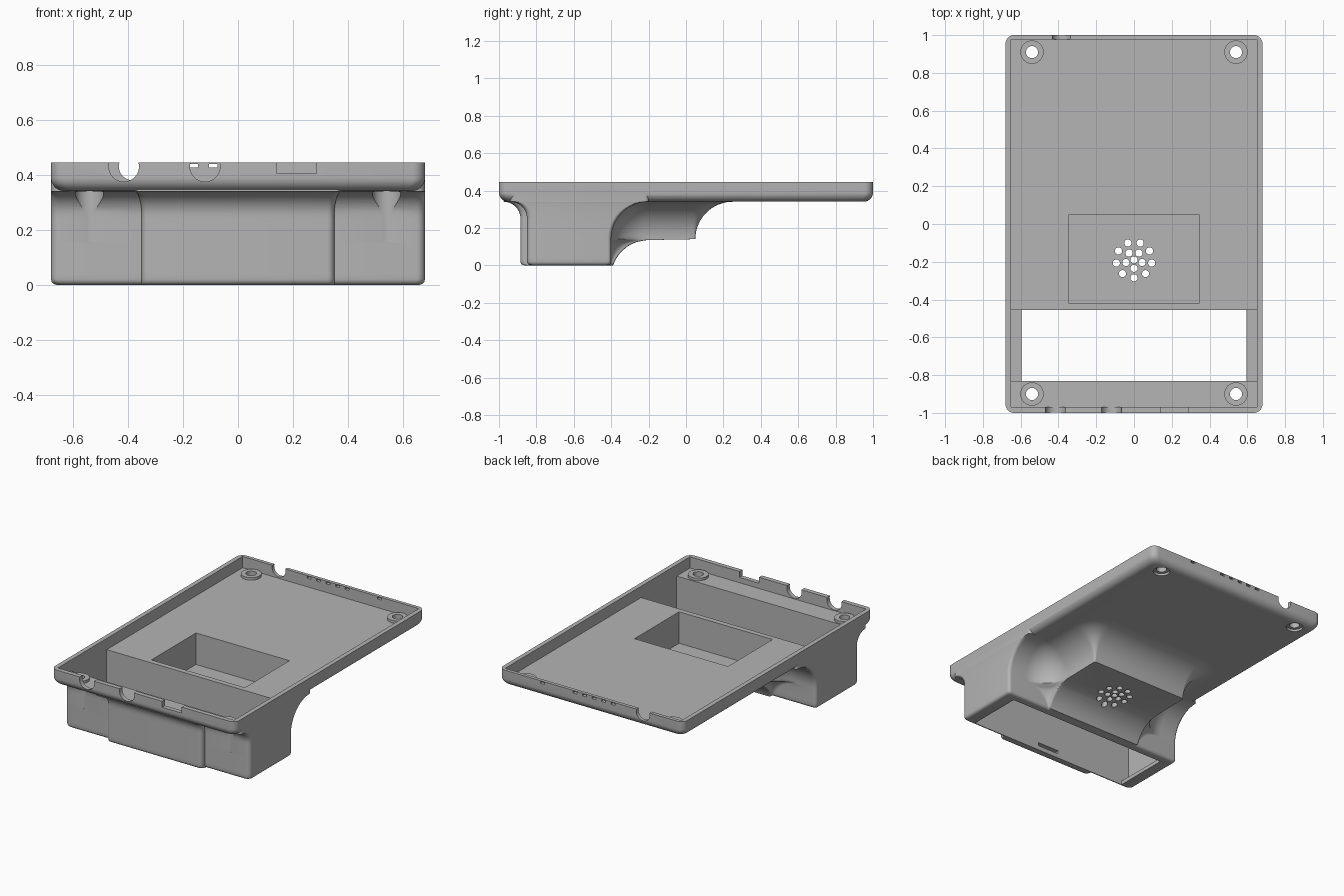
import bpy, bmesh, math
from mathutils import Matrix

if "Cube" in bpy.data.objects:
    bpy.data.objects.remove(bpy.data.objects["Cube"], do_unlink=True)

# Single plastic colour
grey = bpy.data.materials.new("grey plastic")
grey.use_nodes = True
colour = (0.46, 0.46, 0.46, 1)
grey.diffuse_color = colour
grey.node_tree.nodes["Principled BSDF"].inputs["Base Color"].default_value = colour


def make(name, bm):
    bmesh.ops.recalc_face_normals(bm, faces=bm.faces)
    mesh = bpy.data.meshes.new(name)
    bm.to_mesh(mesh)
    bm.free()
    mesh.materials.append(grey)
    obj = bpy.data.objects.new(name, mesh)
    bpy.context.collection.objects.link(obj)
    return obj


def arc(cx, cy, r, start, end, n=8):
    angles = [math.radians(start + (end - start) * i / n) for i in range(n + 1)]
    return [(cx + r * math.cos(a), cy + r * math.sin(a)) for a in angles]


def loft(name, rings):
    """Closed solid through (z, outline) rings of equal point count."""
    bm = bmesh.new()
    loops = [[bm.verts.new((x, y, z)) for x, y in pts] for z, pts in rings]
    for a, b in zip(loops, loops[1:]):
        for i in range(len(a)):
            j = (i + 1) % len(a)
            bm.faces.new((a[i], a[j], b[j], b[i]))
    bm.faces.new(loops[0])
    bm.faces.new(loops[-1])
    return make(name, bm)


def box(name, x0, x1, y0, y1, z0, z1):
    bm = bmesh.new()
    bmesh.ops.create_cube(bm, size=1)
    for v in bm.verts:
        v.co = ((x0 + x1) / 2 + v.co.x * (x1 - x0),
                (y0 + y1) / 2 + v.co.y * (y1 - y0),
                (z0 + z1) / 2 + v.co.z * (z1 - z0))
    return make(name, bm)


def cylinder(name, x, y, z, r, depth, along_y=False, sides=32):
    bm = bmesh.new()
    turn = Matrix.Rotation(math.pi / 2 if along_y else 0, 4, "X")
    bmesh.ops.create_cone(bm, cap_ends=True, segments=sides, radius1=r, radius2=r,
                          depth=depth, matrix=Matrix.Translation((x, y, z)) @ turn)
    return make(name, bm)


def combine(target, other, operation="DIFFERENCE"):
    mod = target.modifiers.new("combine", "BOOLEAN")
    mod.operation, mod.object, mod.solver = operation, other, "EXACT"
    bpy.context.view_layer.objects.active = target
    bpy.ops.object.modifier_apply(modifier=mod.name)
    bpy.data.objects.remove(other, do_unlink=True)


def smooth(obj):
    bpy.ops.object.select_all(action="DESELECT")
    obj.select_set(True)
    bpy.context.view_layer.objects.active = obj
    bpy.ops.object.shade_smooth_by_angle(angle=math.radians(32))


def mirrored(half):
    return half + [(-x, y) for x, y in reversed(half)]


# Shallow tray with a rounded lower edge
def tray_outline(inset):
    w, l, r = 0.68 - inset, 1 - inset, 0.045
    return mirrored(arc(w - r, l - r, r, 90, 0) + arc(w - r, r - l, r, 0, -90))


tray_rings = []
for i in range(9):
    t = math.radians(90 * i / 8)
    tray_rings.append((0.39 - 0.05 * math.cos(t), tray_outline(0.05 * (1 - math.sin(t)))))
tray_rings.append((0.445, tray_outline(0)))
shell = loft("case_shell", tray_rings)


# Battery box and speaker bump, flared into the underside of the tray
def under_outline(z, bump_y, back):
    r = 0.02
    inset = r - math.sqrt(r * r - (r - z) ** 2) if z < r else 0
    lift = min(max(z - 0.25, 0), 0.09)
    front = 0.09 - math.sqrt(0.09 ** 2 - lift ** 2)
    d = back - inset
    convex = max(0.01 + d, 0.002)
    concave = max(min(0.19, bump_y + 0.39) - d, 0.001)
    side = 0.6795 - inset
    face = -0.85 - front + inset
    panel = 0.325 + 0.3 * front
    half = arc(0.36 + d - convex, bump_y + max(d, 0) - convex, convex, 90, 0)
    half += arc(0.36 + d + concave, -0.4 + d + concave, concave, 180, 270, 12)
    half += arc(side - r, -0.4 + d - r, r, 90, 0)
    half += arc(side - 0.03, face + 0.03, 0.03, 0, -90)
    half += [(panel + 0.025, face)] + arc(panel, face - 0.01, 0.025, 0, -90)
    return mirrored(half)


rings = []
for z in (0, 0.002, 0.006, 0.012, 0.02, 0.04, 0.06, 0.08, 0.1, 0.115, 0.125, 0.135):
    rings.append((z, under_outline(z, -0.2 - math.sqrt(0.0401 - (z + 0.065) ** 2), 0)))
for i in range(19):
    t = math.radians(5 * i)
    z = 0.14 + 0.2 * math.sin(t)
    rings.append((z, under_outline(z, 0.05, 0.2 * (1 - math.cos(t)))))
rings.append((0.4, under_outline(0.4, 0.05, 0.2)))
combine(shell, loft("underbody", rings), "UNION")

# Tray interior, battery bay with a bottom lip, and speaker pocket
for bounds in ((-0.65, 0.65, -0.97, 0.977, 0.37, 0.6),
               (-0.65, 0.65, -0.83, -0.455, 0.025, 0.5),
               (-0.595, 0.595, -0.83, -0.455, -0.1, 0.1),
               (-0.345, 0.345, -0.42, 0.05, 0.16, 0.5),
               (-0.08, 0.08, -0.86, -0.8, 0.03, 0.052),
               (0.14, 0.285, -1.1, -0.94, 0.405, 0.5)):
    combine(shell, box("cutter", *bounds))

# Cable notches in the end walls
for x, y, r in ((-0.415, -1, 0.055), (-0.12, -1, 0.055), (-0.383, 1, 0.05)):
    combine(shell, cylinder("cutter", x, y, 0.43, r, 0.1, along_y=True))

# Small indicator slits in the back wall
for x in (-0.16, -0.09, -0.02, 0.05, 0.12, 0.36):
    combine(shell, box("cutter", x - 0.015, x + 0.015, 0.95, 1.05, 0.427, 0.44))

# Speaker grille: a centre hole and two rings
grille = [(0, -0.19)]
for count, radius in ((5, 0.045), (9, 0.095)):
    for i in range(count):
        a = 2 * math.pi * i / count - math.pi / 2
        grille.append((radius * math.cos(a), -0.19 + radius * math.sin(a)))
for x, y in grille:
    combine(shell, cylinder("cutter", x, y, 0.14, 0.019, 0.16, sides=20))

# Screw holes with recessed heads below and raised bosses inside
for x, side in ((-0.54, "right"), (0.54, "left")):
    for y, end in ((-0.9, "front"), (0.91, "back")):
        combine(shell, cylinder("cutter", x, y, 0.255, 0.052, 0.2))
        combine(shell, cylinder("cutter", x, y, 0.36, 0.032, 0.1))
        boss = cylinder(end + "_" + side + "_screw_boss", x, y, 0.376, 0.062, 0.022)
        combine(boss, cylinder("cutter", x, y, 0.376, 0.032, 0.1))
        smooth(boss)

smooth(shell)
